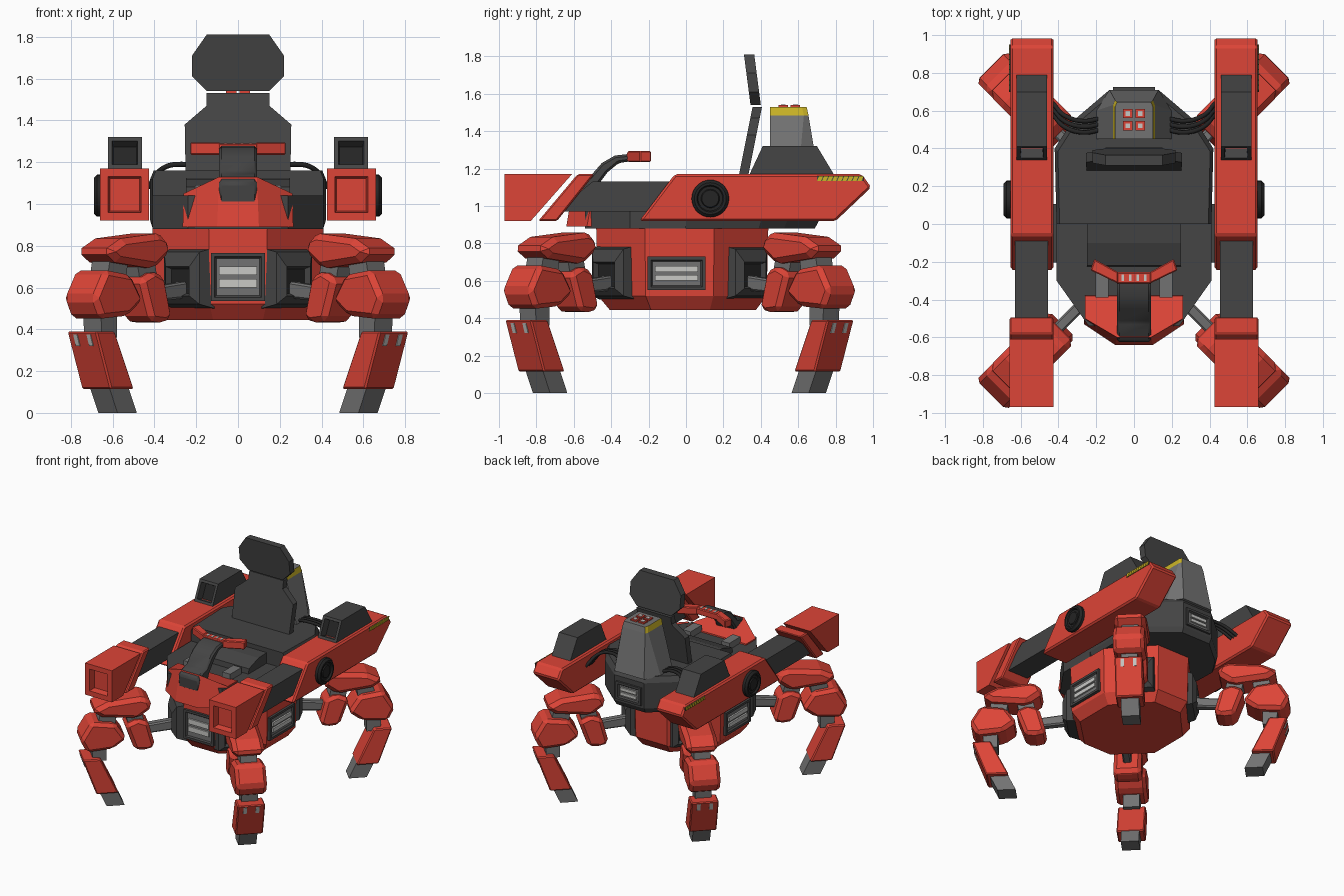
import bpy, bmesh, math
from mathutils import Matrix, Vector

if "Cube" in bpy.data.objects:
    bpy.data.objects.remove(bpy.data.objects["Cube"])


def material(name, r, g, b):
    m = bpy.data.materials.new(name)
    m.use_nodes = True
    m.diffuse_color = (r, g, b, 1)
    m.node_tree.nodes["Principled BSDF"].inputs["Base Color"].default_value = (r, g, b, 1)
    return m


RED = material("red_paint", .72, .058, .038)
DARK = material("dark_grey", .058, .058, .058)
BLACK = material("near_black", .018, .018, .018)
GREY = material("mid_grey", .17, .17, .17)
LIGHT = material("light_grey", .58, .58, .56)
YELLOW = material("yellow_paint", .6, .46, .02)
ID = Matrix.Identity(4)


def loft(name, rings, mat, M=ID, bevel=0, smooth=False):
    """Skin a stack of equal-length rings and cap both ends."""
    bm = bmesh.new()
    vs = [[bm.verts.new(M @ Vector(p)) for p in ring] for ring in rings]
    n = len(vs[0])
    for a, b in zip(vs, vs[1:]):
        for i in range(n):
            bm.faces.new((a[i], a[(i + 1) % n], b[(i + 1) % n], b[i]))
    bm.faces.new(vs[0])
    bm.faces.new(vs[-1])
    bmesh.ops.recalc_face_normals(bm, faces=bm.faces)
    me = bpy.data.meshes.new(name)
    bm.to_mesh(me)
    bm.free()
    me.materials.append(mat)
    o = bpy.data.objects.new(name, me)
    bpy.context.collection.objects.link(o)
    if bevel:
        mod = o.modifiers.new("chamfer", "BEVEL")
        mod.width, mod.segments = bevel, 1
    if smooth:
        bpy.ops.object.select_all(action='DESELECT')
        o.select_set(True)
        bpy.context.view_layer.objects.active = o
        bpy.ops.object.shade_smooth_by_angle(angle=.6)
    return o


def side_prism(name, yz, x0, x1, mat, **kw):
    return loft(name, [[(x, y, z) for y, z in yz] for x in (x0, x1)], mat, **kw)


def box(name, c, s, mat, M=ID, **kw):
    q = [(-.5, -.5), (.5, -.5), (.5, .5), (-.5, .5)]
    return loft(name, [[(c[0] + a * s[0], c[1] + b * s[1], c[2] + k * s[2]) for a, b in q]
                       for k in (-.5, .5)], mat, M, **kw)


def mirrored(half):
    """Close a half outline (x > 0, front to back) across x = 0."""
    return half + [(-p[0],) + tuple(p[1:]) for p in reversed(half)]


def at(half, z, k=1):
    return [(x * k, y * k, z) for x, y in mirrored(half)]


def recess(o, rule, steps, mat=None):
    """Inset the faces chosen by a rule; each step is (margin, depth)."""
    bm = bmesh.new()
    bm.from_mesh(o.data)
    faces = [f for f in bm.faces if rule(f)]
    for t, d in steps:
        bmesh.ops.inset_individual(bm, faces=faces, thickness=t, depth=d)
    if mat:
        o.data.materials.append(mat)
        for f in faces:
            f.material_index = 1
    bm.to_mesh(o.data)
    bm.free()


def vent(name, pos, angle, w, h):
    M = Matrix.Translation(pos) @ Matrix.Rotation(angle, 4, 'Z')
    f = box(name + "_frame", (0, 0, 0), (w, .03, h), DARK, M)
    d = M.to_3x3() @ Vector((0, -1, 0))
    recess(f, lambda q: q.normal.dot(d) > .9, [(.025, 0), (.012, -.012)], GREY)
    for k in (-1, 1):
        box(name + "_slat", (0, -.008, k * h * .13), (w - .08, .015, h * .17), LIGHT, M)


# Lower body: eight-sided drum with dark mounts and vents
base = [(.14, -.48), (.41, -.22), (.41, .15), (.14, .44)]
loft("lower_body", [at(base, .445, .85), at(base, .52, .98), at(base, .88)], RED)
vent("front_vent", (0, -.48, .65), 0, .26, .23)
vent("back_vent", (0, .71, 1.01), math.pi, .22, .14)
for s in (1, -1):
    vent("side_vent", (s * .41, -.05, .64), s * math.pi / 2, .31, .18)

# Upper hull: low front deck, taller rear, red nose
front_deck = [(.24, -.54), (.41, -.3), (.41, 0)]
loft("front_deck", [at(front_deck, .88), at(front_deck, 1.04)], DARK)
rear = [(.41, 0), (.42, .4), (.33, .54), (.13, .71)]
loft("rear_hull", [at(rear, .88, .97), at(rear, .92), at(rear, 1.12), at(rear, 1.16, .96)], DARK)
nose_low = [(.1, -.64, .89), (.265, -.53, .89), (.265, -.36, .89)]
nose_top = [(.09, -.6, 1.13), (.26, -.5, 1.05), (.26, -.38, 1.05)]
loft("nose", [mirrored(nose_low), mirrored(nose_top)], RED)

# Seat and headrest
side_prism("seat_pan", [(-.24, .95), (-.22, 1.08), (-.1, 1.12), (.3, 1.14), (.3, .95)], -.25, .25, DARK)


def leaning(name, half, y_of, t):
    ring = mirrored(half)
    loft(name, [[(x, y_of(z) + d, z) for x, z in ring] for d in (0, t)], DARK)


leaning("backrest", [(.25, 1.1), (.255, 1.38), (.15, 1.47), (.15, 1.53)],
        lambda z: .28 + (z - 1.15) * .2, .05)
leaning("headrest", [(.15, 1.54), (.22, 1.61), (.22, 1.71), (.15, 1.81)],
        lambda z: .345 - (z - 1.54) * .13, .055)

# Rear tower with yellow side bands and four buttons
t0 = [(.2, .45), (.2, .6), (.13, .71)]
t1 = [(.11, .45), (.11, .63), (.1, .655)]
t2 = [(.1, .45), (.1, .62), (.09, .645)]
tower = loft("tower", [at(t0, 1.15), at(t1, 1.485), at(t2, 1.53)], GREY)
tower.data.materials.append(YELLOW)
for f in tower.data.polygons:
    if abs(f.normal.x) > .7 and f.center.z > 1.48:
        f.material_index = 1
for x in (-.033, .033):
    for y in (.52, .585):
        box("button_rim", (x, y, 1.533), (.05, .05, .014), RED)
        box("button_cap", (x, y, 1.538), (.026, .026, .012), LIGHT)

# Control stalk and handlebar
stalk = [(-.62, 1.0), (-.625, 1.1), (-.59, 1.13), (-.52, 1.15), (-.45, 1.23), (-.38, 1.27), (-.29, 1.28),
         (-.29, 1.24), (-.36, 1.23), (-.42, 1.18), (-.48, 1.1), (-.52, 1.0)]
side_prism("control_stalk", stalk, -.09, .09, DARK, bevel=.012, smooth=True)
box("handle_centre", (0, -.285, 1.265), (.19, .06, .05), RED, bevel=.006)
for k in (-.06, -.02, .02, .06):
    box("handle_light", (k, -.285, 1.29), (.014, .035, .006), LIGHT)
for s in (1, -1):
    wing = [(s * .085, -.315), (s * .23, -.245), (s * .21, -.185), (s * .085, -.255)]
    loft("handle_wing", [[(x, y, z) for x, y in wing] for z in (1.235, 1.295)], RED, bevel=.006)
    box("pedal_strut", (s * .17, -.32, 1.06), (.07, .14, .06), GREY)


def cable(name, pts):
    c = bpy.data.curves.new(name, 'CURVE')
    c.dimensions, c.bevel_depth, c.bevel_resolution = '3D', .012, 2
    sp = c.splines.new('BEZIER')
    sp.bezier_points.add(len(pts) - 1)
    for b, p in zip(sp.bezier_points, pts):
        b.co = p
        b.handle_left_type = b.handle_right_type = 'AUTO'
    c.materials.append(BLACK)
    bpy.context.collection.objects.link(bpy.data.objects.new(name, c))


# Side arms, mirrored
for s in (1, -1):
    rear_arm = [(-.25, .92), (.8, .92), (.99, 1.1), (.94, 1.17), (-.06, 1.17)]
    side_prism("rear_arm", rear_arm, s * .425, s * .655, RED, bevel=.012)
    side_prism("arm_link", [(-.7, .97), (-.5, 1.13), (0, 1.13), (0, .97)], s * .455, s * .63, DARK)
    side_prism("arm_collar", [(-.79, .92), (-.69, .92), (-.49, 1.17), (-.58, 1.17)],
               s * .425, s * .66, RED, bevel=.008)
    muzzle = side_prism("arm_muzzle", [(-.97, .92), (-.97, 1.17), (-.61, 1.17), (-.83, .92)],
                        s * .425, s * .66, RED)
    recess(muzzle, lambda f: f.normal.y < -.95, [(.055, 0), (.012, -.05)])

    # Launcher pod on the arm
    pod = side_prism("arm_pod", [(.34, 1.17), (.41, 1.32), (.7, 1.32), (.79, 1.17)],
                     s * .46, s * .622, DARK)
    recess(pod, lambda f: f.normal.y < -.7, [(.028, 0), (.008, -.06)], BLACK)

    # Round hub on the outer side
    hub = [(.1, .64), (.1, .675), (.085, .69), (.072, .69), (.066, .678), (.05, .678), (.045, .685)]
    loft("arm_hub", [[(s * x, .13 + r * math.cos(i * math.pi / 14), 1.04 + r * math.sin(i * math.pi / 14))
                      for i in range(28)] for r, x in hub], BLACK, smooth=True)

    # Hazard strip: dark backing with slanted yellow bars
    box("hazard_backing", (s * .656, .825, 1.147), (.004, .25, .028), DARK)
    for i in range(9):
        y = .7 + i * .027
        side_prism("hazard_bar", [(y, 1.133), (y + .022, 1.133), (y + .034, 1.161), (y + .012, 1.161)],
                   s * .655, s * .661, YELLOW)

    # Hull cables
    for i in range(3):
        k = i * .03
        cable("hull_cable", [(s * .17, .5 + k, 1.17), (s * .27, .485 + k, 1.19),
                             (s * .36, .51 + k, 1.17), (s * .43, .58 + k, 1.08)])

# Four diagonal legs, drawn in their own plane: distance outward and height
parts = [
    ("leg_mount_link", GREY, .06, [(.36, .55), (.36, .63), (.62, .6), (.62, .53)], .01),
    ("inner_thigh", RED, .2, [(.53, .46), (.58, .65), (.66, .68), (.75, .64), (.68, .44), (.58, .43)], .025),
    ("thigh_link", GREY, .12, [(.6, .62), (.63, .75), (.75, .75), (.72, .62)], 0),
    ("hip_cap", RED, .23, [(.55, .77), (.58, .84), (.64, .858), (.88, .835), (1.0, .775),
                           (.92, .72), (.66, .69)], .03),
    ("knee_link", GREY, .12, [(.82, .62), (.8, .76), (.92, .76), (.95, .62)], 0),
    ("knee", RED, .226, [(.82, .66), (1.0, .685), (1.08, .55), (1.03, .45), (.84, .465), (.74, .54)], .025),
    ("shin_link", GREY, .12, [(.88, .5), (.99, .5), (.98, .36), (.88, .36)], 0),
    ("shin", RED, .2, [(.93, .39), (1.06, .39), (.96, .115), (.8, .115)], .008),
    ("foot", GREY, .13, [(.82, .15), (.95, .15), (.88, 0), (.75, 0)], 0),
]
for sx in (1, -1):
    for sy in (1, -1):
        M = (Matrix.Translation((0, .08 if sy > 0 else -.15, 0))
             @ Matrix.Rotation(math.atan2(sy, sx), 4, 'Z'))
        for name, mat, w, rz, bev in parts:
            loft(name, [[(r, y, z) for r, z in rz] for y in (-w / 2, w / 2)], mat, M, bevel=bev)
        # Dark tapered socket on the body corner
        sock = [(.3, .14, .5, .79), (.38, .12, .52, .77), (.41, .08, .56, .7)]
        o = loft("leg_socket", [[(r, -w, a), (r, w, a), (r, w, b), (r, -w, b)]
                                for r, w, a, b in sock], DARK, M)
        d = M.to_3x3() @ Vector((1, 0, 0))
        recess(o, lambda f: f.normal.dot(d) > .95, [(.015, -.03)], BLACK)
        # Paired slots on the outer shin face
        for y in (-.045, .045):
            slot = [(1.052, .375), (1.058, .375), (1.04, .32), (1.032, .32)]
            loft("shin_slot", [[(r, y + k, z) for r, z in slot] for k in (-.013, .013)], LIGHT, M)
